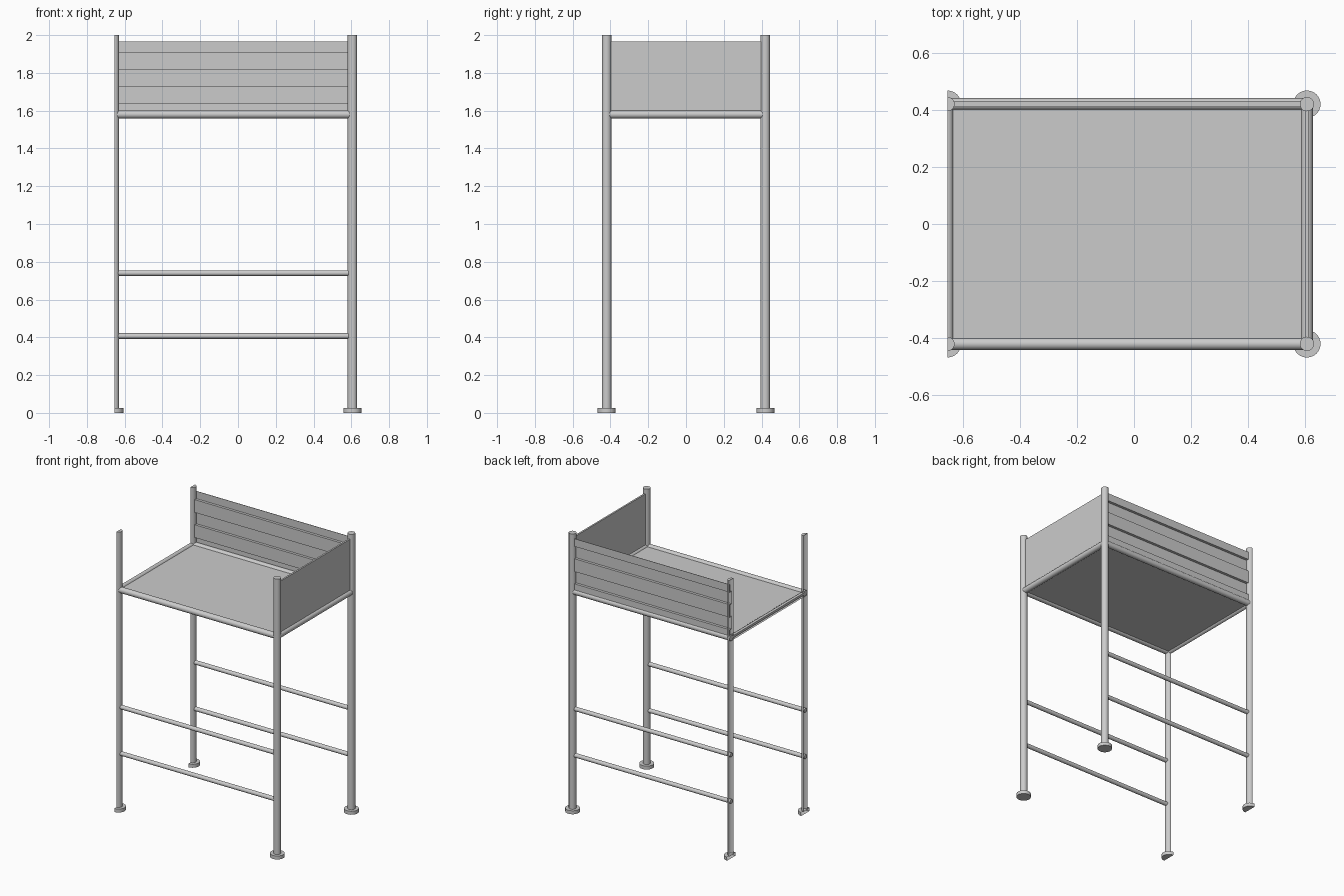
import bpy, bmesh
from mathutils import Vector

if "Cube" in bpy.data.objects:
    bpy.data.objects.remove(bpy.data.objects["Cube"])

CUT = -0.654          # open module end, where the next bay would join
XR, Y = 0.606, 0.42   # post centre lines
DECK_Z = 1.58


def finish(name, bm, smooth=True):
    me = bpy.data.meshes.new(name)
    bm.to_mesh(me)
    bm.free()
    ob = bpy.data.objects.new(name, me)
    bpy.context.collection.objects.link(ob)
    if smooth:
        bpy.context.view_layer.objects.active = ob
        ob.select_set(True)
        bpy.ops.object.shade_smooth_by_angle()
        ob.select_set(False)
    return ob


def tube(name, a, b, r, sides=24, trim=False):
    """Cylinder from a to b; trim leaves an open half at the module end."""
    a, b = Vector(a), Vector(b)
    d = b - a
    bm = bmesh.new()
    bmesh.ops.create_cone(bm, cap_ends=True, segments=sides,
                          radius1=r, radius2=r, depth=d.length)
    bmesh.ops.transform(bm, verts=bm.verts,
                        matrix=d.to_track_quat('Z', 'Y').to_matrix().to_4x4())
    bmesh.ops.translate(bm, verts=bm.verts, vec=(a + b) / 2)
    if trim:
        bmesh.ops.bisect_plane(bm, geom=bm.verts[:] + bm.edges[:] + bm.faces[:],
                               plane_co=(CUT, 0, 0), plane_no=(-1, 0, 0),
                               clear_outer=True)
    return finish(name, bm)


def box(name, lo, hi):
    lo, hi = Vector(lo), Vector(hi)
    bm = bmesh.new()
    bmesh.ops.create_cube(bm, size=1)
    bmesh.ops.scale(bm, verts=bm.verts, vec=hi - lo)
    bmesh.ops.translate(bm, verts=bm.verts, vec=(lo + hi) / 2)
    return finish(name, bm, False)


# posts with round base plates, and long rails on both faces
for side, y in (("front", -Y), ("back", Y)):
    for end, x in (("left", CUT), ("right", XR)):
        half = end == "left"
        tube(f"{side}_{end}_post", (x, y, 0.02), (x, y, 2), 0.025, trim=half)
        tube(f"{side}_{end}_foot", (x, y, 0), (x, y, 0.025), 0.048, trim=half)
    for part, z, r in (("lower_rail", 0.407, 0.015),
                       ("upper_rail", 0.74, 0.015),
                       ("deck_beam", DECK_Z, 0.021)):
        tube(f"{side}_{part}", (CUT, y, z), (XR, y, z), r, 16)

# cross beams under the deck ends
tube("left_deck_beam", (CUT, -Y, DECK_Z), (CUT, Y, DECK_Z), 0.021, 16, True)
tube("right_deck_beam", (XR, -Y, DECK_Z), (XR, Y, DECK_Z), 0.021, 16)

# deck and flat side panel
box("deck", (CUT, -Y, DECK_Z - 0.008), (XR, Y, DECK_Z + 0.008))
box("right_panel", (XR - 0.006, -Y, DECK_Z), (XR + 0.006, Y, 1.965))

# stepped sheet at the back
front_y, back_y = 0.411, 0.43
levels = [1.965, 1.91, 1.82, 1.73, 1.64, DECK_Z]
bm = bmesh.new()
prev = None
for i in range(len(levels) - 1):
    y = front_y if i % 2 else back_y
    for z in (levels[i], levels[i + 1]):
        row = [bm.verts.new((CUT + 0.005, y, z)), bm.verts.new((XR, y, z))]
        if prev:
            bm.faces.new((prev[0], row[0], row[1], prev[1]))
        prev = row
sheet = finish("back_panel", bm, False)
thick = sheet.modifiers.new("thickness", 'SOLIDIFY')
thick.thickness = 0.003
thick.offset = 0
